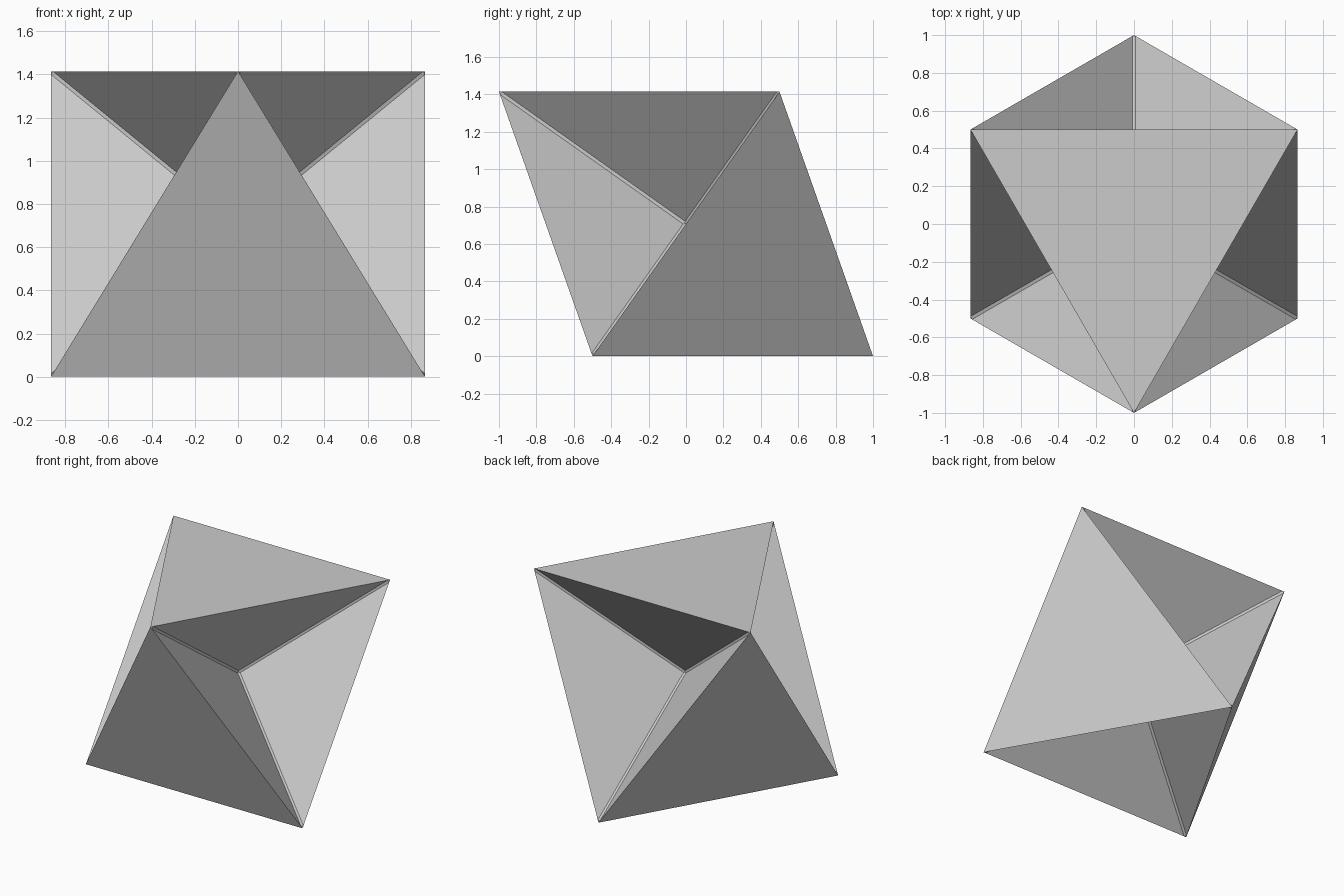
import bpy
import bmesh
from math import sqrt
from itertools import product
from mathutils import Vector

cube = bpy.data.objects.get("Cube")
if cube:
    bpy.data.objects.remove(cube, do_unlink=True)

R = sqrt(1.5)    # centre to tip
C = 0.0125       # size of the thin fillet along each inner crease
H = sqrt(0.5)    # height of the centre

# Three perpendicular axes, tilted so that one triangle lies flat on top
AXES = [Vector(v).normalized() for v in
        ((0, -1, H), (sqrt(0.75), 0.5, H), (-sqrt(0.75), 0.5, H))]

grey = bpy.data.materials.new("plain_grey")
grey.use_nodes = True
colour = (0.6, 0.6, 0.6, 1)
grey.diffuse_color = colour
grey.node_tree.nodes["Principled BSDF"].inputs["Base Color"].default_value = colour

bm = bmesh.new()


def add_face(points, signs):
    """Add a face given in octant coordinates, mirrored by the octant signs."""
    verts = []
    for p in points:
        pos = Vector((0, 0, H))
        for value, sign, axis in zip(p, signs, AXES):
            pos += axis * (value * sign)
        verts.append(bm.verts.new(pos))
    bm.faces.new(verts)


def turned(points, k):
    """Cycle the three coordinates k times."""
    return [tuple(p[(i - k) % 3] for i in range(3)) for p in points]


# Building blocks of one octant
edge_run = [(R, 0, 0), (R - C, C, 0), (C, R - C, 0)]
wall = [(C, C, 0), (R - C, C, 0), (C, R - C, 0)]
fillet = [(R - C, C, 0), (C, C, 0), (C / 2, C / 2, C / 2), (C, 0, C), (R - C, 0, C)]
tip_cap = [(R, 0, 0), (R - C, C, 0), (R - C, 0, C)]

for signs in product((1, -1), repeat=3):
    if signs[0] * signs[1] * signs[2] > 0:
        # Closed octant: one outer triangle
        add_face([p for k in range(3) for p in turned(edge_run, k)], signs)
    else:
        # Open octant: notch with three walls, crease fillets and tip caps
        for k in range(3):
            for part in (wall, fillet, tip_cap):
                add_face(turned(part, k), signs)

bmesh.ops.remove_doubles(bm, verts=bm.verts, dist=0.0001)

# Turn every face outward: closed octants face away from the centre, notches open outward
bm.normal_update()
centre = Vector((0, 0, H))
for face in bm.faces:
    if face.normal.dot(face.calc_center_median() - centre) < -0.0001:
        face.normal_flip()
    elif len(face.verts) == 3 and abs(face.normal.dot(face.calc_center_median() - centre)) < 0.0001:
        # Walls pass through the centre: point them into their open octant
        mid = face.calc_center_median() - centre
        probe = mid + face.normal * 0.1
        side = 1
        for axis in AXES:
            side *= probe.dot(axis)
        if side > 0:
            face.normal_flip()

mesh = bpy.data.meshes.new("notched_octahedron")
bm.to_mesh(mesh)
bm.free()
mesh.materials.append(grey)
solid = bpy.data.objects.new("notched_octahedron", mesh)
bpy.context.collection.objects.link(solid)
